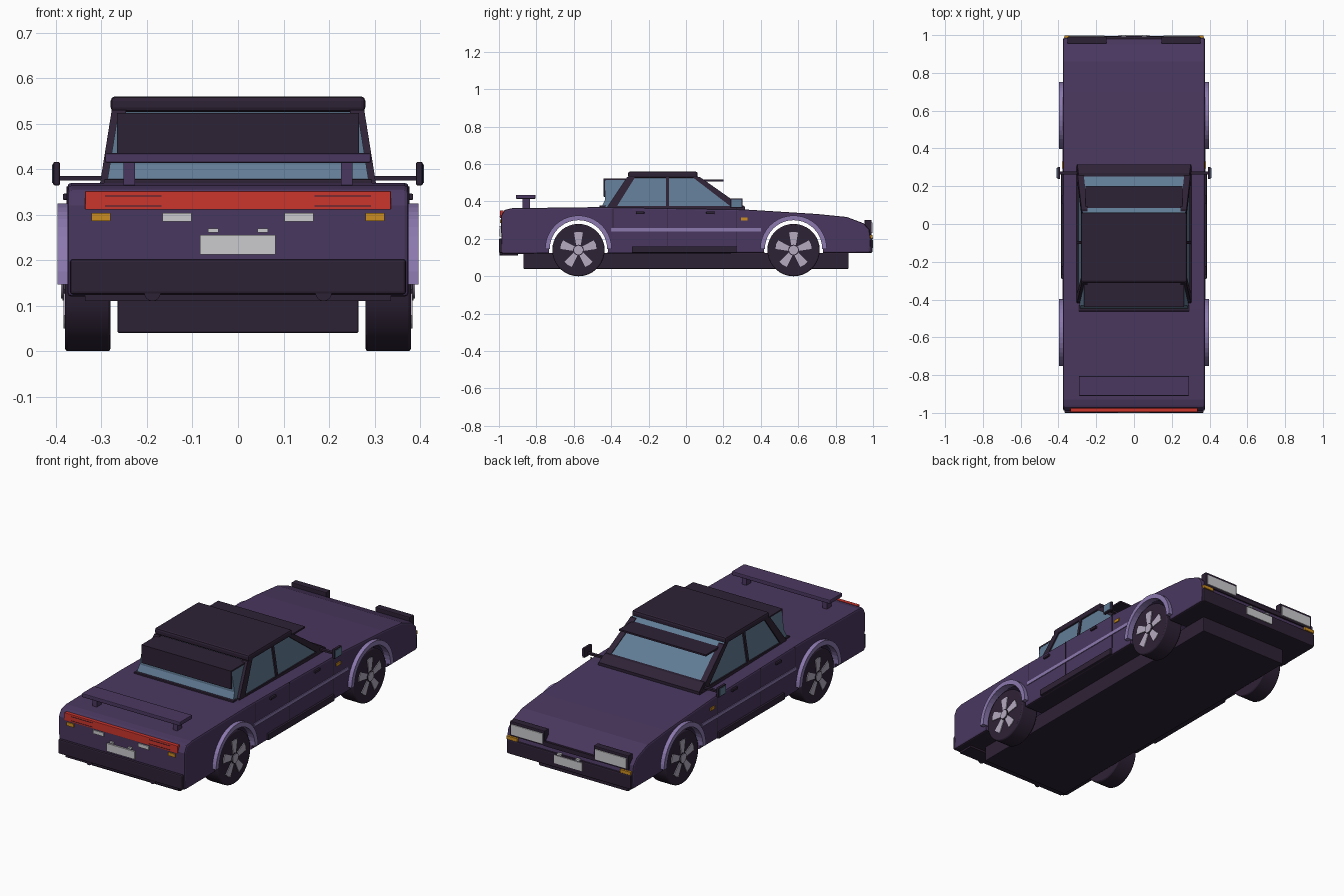
import bpy, bmesh, math
from mathutils import Vector, Matrix

cube = bpy.data.objects.get("Cube")
if cube:
    bpy.data.objects.remove(cube, do_unlink=True)


def material(name, r, g, b):
    m = bpy.data.materials.new(name)
    m.use_nodes = True
    m.diffuse_color = (r, g, b, 1)
    m.node_tree.nodes["Principled BSDF"].inputs["Base Color"].default_value = (r, g, b, 1)
    return m


PURPLE = material("purple paint", .068, .039, .115)
DARK = material("dark trim", .027, .016, .036)
LILAC = material("lilac trim", .26, .19, .43)
GLASS = material("blue glass", .12, .2, .3)
RED = material("red lens", .6, .035, .027)
AMBER = material("amber lens", .6, .27, .015)
WHITE = material("light grey", .6, .59, .61)
SILVER = material("silver spokes", .46, .41, .52)


def finish(name, bm, mat, bevel=0, smooth=False):
    bmesh.ops.recalc_face_normals(bm, faces=bm.faces)
    me = bpy.data.meshes.new(name)
    bm.to_mesh(me)
    bm.free()
    ob = bpy.data.objects.new(name, me)
    bpy.context.collection.objects.link(ob)
    me.materials.append(mat)
    if bevel:
        mod = ob.modifiers.new("bevel", "BEVEL")
        mod.width, mod.segments = bevel, 2
        mod.limit_method, mod.angle_limit = "ANGLE", .6
    if smooth:
        bpy.ops.object.select_all(action="DESELECT")
        ob.select_set(True)
        bpy.context.view_layer.objects.active = ob
        bpy.ops.object.shade_smooth_by_angle(angle=.6)
    return ob


def box(name, x, y, z, mat, bevel=0):
    """Box from (low, high) pairs along each axis."""
    bm = bmesh.new()
    bmesh.ops.create_cube(bm, size=1)
    for v in bm.verts:
        v.co = [r[0] if c < 0 else r[1] for c, r in zip(v.co, (x, y, z))]
    return finish(name, bm, mat, bevel)


def pair(name, x, y, z, mat, bevel=0):
    box("left_" + name, x, y, z, mat, bevel)
    box("right_" + name, (-x[1], -x[0]), y, z, mat, bevel)


def prism(name, profile, x0, x1, mat, bevel=0):
    """Extrude a (y, z) profile from x0 to x1; each may be a function of z."""
    bm = bmesh.new()
    at = lambda x, z: x(z) if callable(x) else x
    ends = [[bm.verts.new((at(x, z), y, z)) for y, z in profile] for x in (x0, x1)]
    n = len(profile)
    for i in range(n):
        j = (i + 1) % n
        bm.faces.new((ends[0][i], ends[0][j], ends[1][j], ends[1][i]))
    bm.faces.new(ends[0])
    bm.faces.new(ends[1][::-1])
    return finish(name, bm, mat, bevel)


def disc(name, radius, x, y, z, mat, segments=32, bevel=0):
    """Cylinder lying along x."""
    bm = bmesh.new()
    spin = Matrix.Translation((sum(x) / 2, y, z)) @ Matrix.Rotation(math.pi / 2, 4, "Y")
    bmesh.ops.create_cone(bm, cap_ends=True, segments=segments, radius1=radius,
                          radius2=radius, depth=x[1] - x[0], matrix=spin)
    return finish(name, bm, mat, bevel, smooth=True)


# Body shell with dark underside and open wheel arches
body = prism("body", [(-.985, .12), (-.99, .32), (-.97, .355), (-.93, .364), (-.45, .37),
                      (.3, .358), (.7, .333), (.86, .317), (.95, .283), (.98, .25),
                      (.988, .2), (.985, .125)], -.375, .375, PURPLE, .009)
body.data.materials.append(DARK)
for f in body.data.polygons:
    f.material_index = int(f.normal.z < -.9)
for y in (-.575, .575):
    cutter = disc("arch_cutter", .158, (-.5, .5), y, .146, PURPLE, 40)
    cutter.hide_render = True
    cutter.hide_set(True)
    mod = body.modifiers.new("arch", "BOOLEAN")
    mod.operation, mod.solver, mod.object = "DIFFERENCE", "EXACT", cutter
box("chassis", (-.265, .265), (-.87, .87), (.04, .125), DARK, .004)


# Greenhouse: tapered glass block, pillars and roof
def wide(z):
    return .296 - (z - .37) * .16


def narrow(z):
    return -wide(z)


prism("cabin_glass", [(.3, .355), (.29, .375), (.06, .535), (-.29, .535), (-.41, .36)],
      narrow, wide, GLASS)
prism("rear_window", [(-.455, .365), (-.432, .41), (-.432, .516), (-.3, .516), (-.3, .365)],
      lambda z: narrow(z) + .008, lambda z: wide(z) - .008, GLASS)
box("rear_shade", (-.266, .266), (-.44, -.43), (.425, .52), DARK, .002)
box("rear_shade_top", (-.266, .266), (-.44, -.29), (.515, .523), DARK)
box("roof", (-.28, .28), (-.31, .062), (.526, .56), DARK, .01)
box("windscreen_visor", (-.258, .258), (.05, .2), (.508, .517), DARK)
prism("windscreen_base", [(.315, .355), (.315, .372), (.27, .402), (.25, .402), (.27, .355)],
      lambda z: narrow(z) - .004, lambda z: wide(z) + .004, DARK)
box("rear_window_base", (-.295, .295), (-.462, -.43), (.36, .378), DARK, .003)

PILLARS = {"front_pillar": [(.31, .365), (.25, .365), (.035, .53), (.075, .53)],
           "middle_pillar": [(-.106, .365), (-.09, .365), (-.09, .53), (-.106, .53)],
           "rear_pillar": [(-.425, .365), (-.375, .365), (-.272, .53), (-.315, .53)],
           "window_sill": [(-.42, .36), (.3, .36), (.29, .376), (-.42, .376)]}
for side, s in (("left_", 1), ("right_", -1)):
    for part, profile in PILLARS.items():
        prism(side + part, profile, lambda z: s * (wide(z) - .025),
              lambda z: s * (wide(z) + .007), DARK)

# Wheels with five flared spokes, and arch flares
for end, cy in (("rear_", -.575), ("front_", .575)):
    for side, s in (("left_", 1), ("right_", -1)):
        name = end + side
        span = lambda a, b: tuple(sorted((s * a, s * b)))
        disc(name + "tyre", .14, span(.28, .38), cy, .14, DARK, 36, .006)
        disc(name + "hub", .024, span(.37, .389), cy, .14, SILVER, 16)
        disc(name + "hub_ring", .029, span(.37, .386), cy, .14, DARK, 16)
        for k in range(5):
            a = math.pi / 2 + k * math.tau / 5
            u, w = Vector((math.cos(a), math.sin(a))), Vector((-math.sin(a), math.cos(a)))
            c = Vector((cy, .14))
            quad = [c + u * r + w * h for r, h in
                    ((.022, .012), (.094, .024), (.098, 0), (.094, -.024), (.022, -.012))]
            prism(name + "spoke", quad, s * .374, s * .384, SILVER)
        arc = [(r, math.pi * i / 20) for r, order in ((.153, range(21)), (.178, range(20, -1, -1)))
               for i in order]
        prism(name + "flare", [(cy + r * math.cos(t), .147 + r * math.sin(t)) for r, t in arc],
              s * .36, s * .397, LILAC)

# Side trim, seams, handles and markers
pair("side_stripe", (.37, .379), (-.402, .402), (.239, .257), LILAC)
pair("side_skirt", (.36, .386), (-.29, .27), (.125, .16), DARK, .004)
for y in (-.39, -.098, .272):
    pair("door_seam", (.37, .3765), (y - .002, y + .002), (.26 if y < -.3 else .16, .362), DARK)
for y in (-.245, .13):
    pair("door_handle", (.37, .385), (y - .022, y + .022), (.332, .346), DARK, .003)
pair("side_marker", (.37, .38), (.295, .33), (.297, .313), AMBER)

# Door mirrors
pair("mirror_arm", (.29, .395), (.262, .278), (.375, .385), DARK)
pair("mirror_housing", (.391, .406), (.238, .302), (.364, .416), DARK, .004)
pair("mirror_glass", (.404, .409), (.243, .297), (.37, .41), GLASS)

# Rear spoiler
box("spoiler_wing", (-.292, .292), (-.91, -.805), (.414, .435), PURPLE, .004)
pair("spoiler_post", (.226, .252), (-.875, -.835), (.355, .418), PURPLE)

# Rear lights, number plate and bumper
box("tail_light", (-.336, .336), (-.995, -.975), (.311, .352), RED, .002)
for z in (.319, .341):
    pair("tail_light_line", (.168, .292), (-.9965, -.99), (z - .001, z + .001), DARK)
pair("rear_indicator", (.28, .322), (-.995, -.98), (.286, .304), AMBER)
pair("reversing_light", (.102, .166), (-.995, -.98), (.285, .304), WHITE)
box("rear_plate", (-.084, .082), (-.997, -.98), (.213, .255), WHITE)
pair("rear_plate_lamp", (.043, .066), (-.997, -.98), (.261, .27), WHITE)
box("rear_bumper", (-.369, .369), (-1, -.95), (.125, .202), DARK, .006)
box("rear_valance", (-.336, .336), (-.985, -.9), (.11, .13), DARK)
for x in (-.188, .188):
    bm = bmesh.new()
    bmesh.ops.create_cone(bm, cap_ends=True, segments=16, radius1=.018, radius2=.018, depth=.1,
                          matrix=Matrix.Translation((x, -.948, .128)) @ Matrix.Rotation(math.pi / 2, 4, "X"))
    finish("exhaust_tip", bm, DARK, 0, True)

# Nose: headlights, grille strip, indicators, number plate and bumper
pair("headlight_housing", (.145, .352), (.955, .992), (.222, .302), DARK, .004)
pair("headlight_lens", (.155, .342), (.98, .997), (.232, .287), WHITE, .002)
box("grille_strip", (-.15, .15), (.96, .992), (.222, .246), DARK)
pair("front_indicator", (.305, .368), (.97, .997), (.203, .22), AMBER)
box("front_bumper", (-.369, .369), (.95, .996), (.125, .202), DARK, .006)
box("front_plate", (-.083, .083), (.985, 1), (.15, .194), WHITE)
pair("front_plate_lamp", (.043, .066), (.985, 1), (.199, .207), WHITE)
